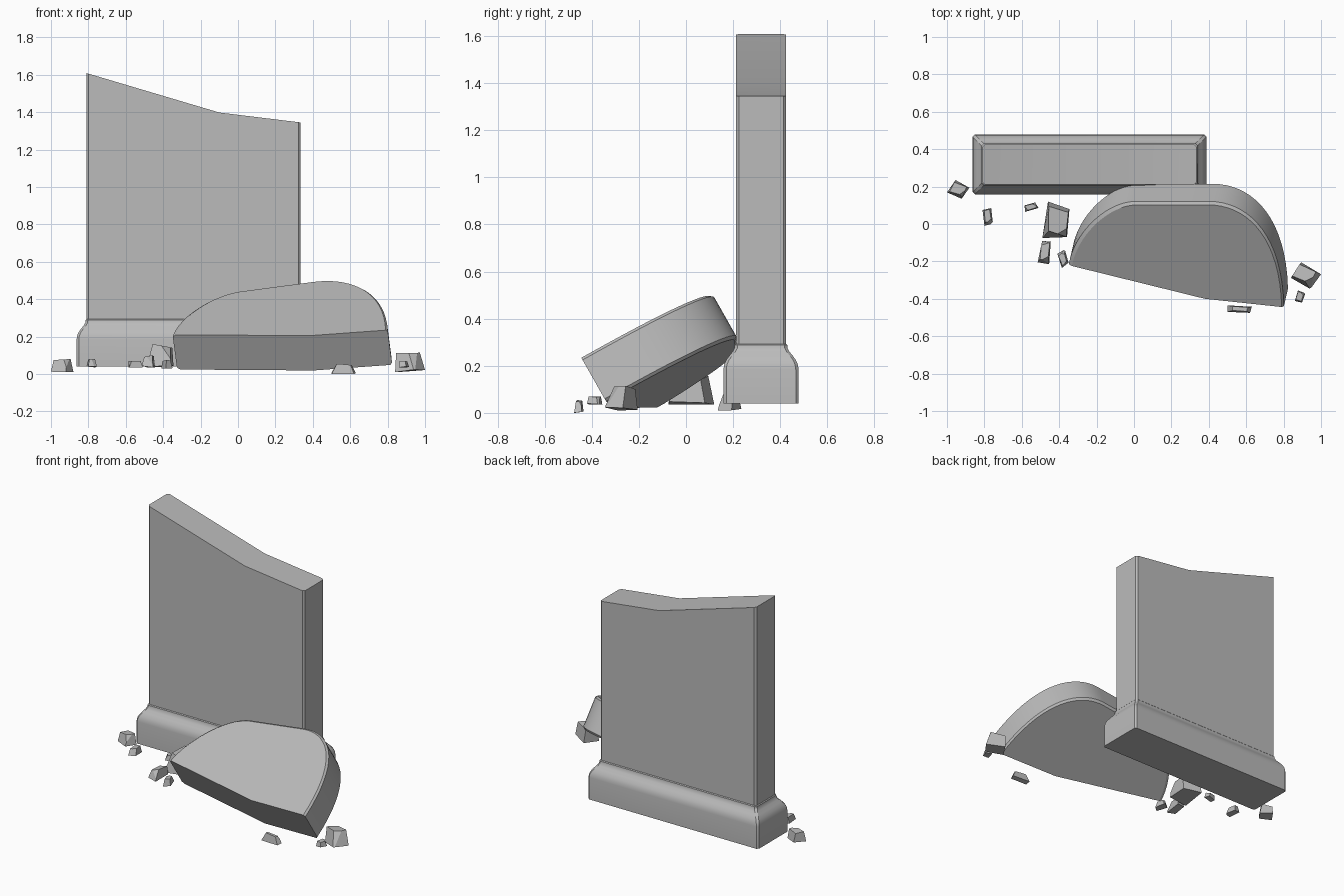
import bpy, bmesh, math, random
from mathutils import Vector, Matrix
from mathutils.geometry import interpolate_bezier

cube = bpy.data.objects.get("Cube")
if cube:
    bpy.data.objects.remove(cube, do_unlink=True)

random.seed(4)
STONE = (0.5, 0.5, 0.5, 1.0)
stone = bpy.data.materials.new("grey stone")
stone.use_nodes = True
stone.diffuse_color = STONE
stone.node_tree.nodes["Principled BSDF"].inputs["Base Color"].default_value = STONE


def finish(name, bm, smooth=True):
    bmesh.ops.recalc_face_normals(bm, faces=bm.faces)
    mesh = bpy.data.meshes.new(name)
    bm.to_mesh(mesh)
    bm.free()
    mesh.materials.append(stone)
    obj = bpy.data.objects.new(name, mesh)
    bpy.context.collection.objects.link(obj)
    if smooth:
        bpy.ops.object.select_all(action='DESELECT')
        obj.select_set(True)
        bpy.context.view_layer.objects.active = obj
        bpy.ops.object.shade_smooth_by_angle(angle=math.radians(30))
    return obj


def loft(bm, rings):
    """Join closed loops of points with quads and return the vertex loops."""
    loops = [[bm.verts.new(p) for p in ring] for ring in rings]
    for low, high in zip(loops, loops[1:]):
        for i in range(len(low)):
            j = (i + 1) % len(low)
            bm.faces.new((low[i], low[j], high[j], high[i]))
    return loops


# Footprint shared by the upright slab and its plinth
X0, X1, Y0, Y1 = -0.81, 0.335, 0.212, 0.425
BREAK_X = -0.1


def footprint(out, height, chamfer=0.012):
    x0, x1, y0, y1 = X0 - out, X1 + out, Y0 - out, Y1 + out
    c = chamfer
    pts = [(x0 + c, y0), (BREAK_X, y0), (x1 - c, y0), (x1, y0 + c), (x1, y1 - c),
           (x1 - c, y1), (BREAK_X, y1), (x0 + c, y1), (x0, y1 - c), (x0, y0 + c)]
    return [(x, y, height(x)) for x, y in pts]


def broken_top(x):
    if x < BREAK_X:
        return 1.398 + (BREAK_X - x) * 0.297
    return 1.398 - (x - BREAK_X) * 0.122


# Upright slab with its two-facet broken top
bm = bmesh.new()
low, high = loft(bm, [footprint(0, lambda x: 0.25), footprint(0, broken_top)])
bm.faces.new(low)
bm.faces.new(high[1:7])
bm.faces.new(high[6:] + high[:2])
finish("upright_slab", bm)

# Plinth with a curved shoulder and thin lip
bm = bmesh.new()
profile = [(0.053, 0.04), (0.053, 0.185), (0.05, 0.205), (0.042, 0.224),
           (0.028, 0.243), (0.014, 0.26), (0.006, 0.275), (0.005, 0.288), (0, 0.293)]
loops = loft(bm, [footprint(out, lambda x, z=z: z) for out, z in profile])
bm.faces.new(loops[0])
bm.faces.new(loops[-1])
finish("plinth", bm)

# Fallen rounded top, leaning on the plinth
SLOPE_X, SLOPE_Y = 0.1326, 0.566
normal = Vector((-SLOPE_X, -SLOPE_Y, 1)).normalized()
middle = Vector((0.38, -0.40, 0))
left_end, right_end = Vector((-0.35, -0.22, 0)), Vector((0.80, -0.445, 0))
outline = [middle]
outline += interpolate_bezier(right_end, Vector((0.79, -0.05, 0)),
                              Vector((0.60, 0.115, 0)), Vector((0.40, 0.115, 0)), 18)
outline += interpolate_bezier(Vector((0, 0.115, 0)), Vector((-0.15, 0.11, 0)),
                              Vector((-0.32, -0.05, 0)), left_end, 18)


def leaning_ring(depth, scale):
    ring = []
    for p in outline:
        q = middle + (p - middle) * scale
        q.z = 0.21 + SLOPE_X * (q.x + 0.35) + SLOPE_Y * (q.y + 0.22)
        ring.append(q - normal * depth)
    return ring


bm = bmesh.new()
loops = loft(bm, [leaning_ring(d, s) for d, s in
                  ((0, 0.975), (0.012, 1), (0.203, 1), (0.215, 0.975))])
bm.faces.new(loops[0])
bm.faces.new(loops[-1])
finish("fallen_top", bm)


# Angular rubble, each piece fitted to its own bounds
def rubble(name, low, high, yaw):
    low, high = Vector(low), Vector(high)
    size = high - low
    bm = bmesh.new()
    bmesh.ops.create_cube(bm, size=1)
    for v in bm.verts:
        taper = 0.72 if v.co.z > 0 else 1
        v.co = Vector((v.co.x * taper * size.x, v.co.y * taper * size.y, v.co.z * size.z))
        v.co += Vector([random.uniform(-0.1, 0.1) * s for s in size])
    # Knock off one upper corner
    corner = max(bm.verts, key=lambda v: v.co.x / size.x + v.co.z / size.z)
    cut = bmesh.ops.bisect_plane(bm, geom=bm.verts[:] + bm.edges[:] + bm.faces[:],
                                 plane_co=corner.co * 0.72, plane_no=corner.co,
                                 clear_outer=True)
    edges = [e for e in cut["geom_cut"] if isinstance(e, bmesh.types.BMEdge)]
    bmesh.ops.holes_fill(bm, edges=edges)
    bmesh.ops.rotate(bm, verts=bm.verts, matrix=Matrix.Rotation(math.radians(yaw), 3, 'Z'))
    for axis in range(3):
        values = [v.co[axis] for v in bm.verts]
        start, span = min(values), max(values) - min(values)
        for v in bm.verts:
            v.co[axis] = low[axis] + (v.co[axis] - start) / span * size[axis]
    finish(name, bm, smooth=False)


rubble("rubble_far_right", (-1.0, 0.135, 0.01), (-0.88, 0.235, 0.08), -25)
rubble("rubble_pebble", (-0.81, -0.01, 0.035), (-0.755, 0.085, 0.08), 5)
rubble("rubble_flake", (-0.585, 0.065, 0.035), (-0.51, 0.115, 0.07), 20)
rubble("rubble_large", (-0.49, -0.075, 0.035), (-0.345, 0.12, 0.16), -5)
rubble("rubble_block", (-0.515, -0.215, 0.035), (-0.445, -0.09, 0.1), -8)
rubble("rubble_chip", (-0.41, -0.235, 0.03), (-0.35, -0.14, 0.075), 25)
rubble("rubble_front", (0.5, -0.475, 0.0), (0.63, -0.435, 0.055), -5)
rubble("rubble_left", (0.84, -0.345, 0.01), (1.0, -0.205, 0.115), -30)
rubble("rubble_left_chip", (0.86, -0.42, 0.035), (0.915, -0.355, 0.07), -15)
